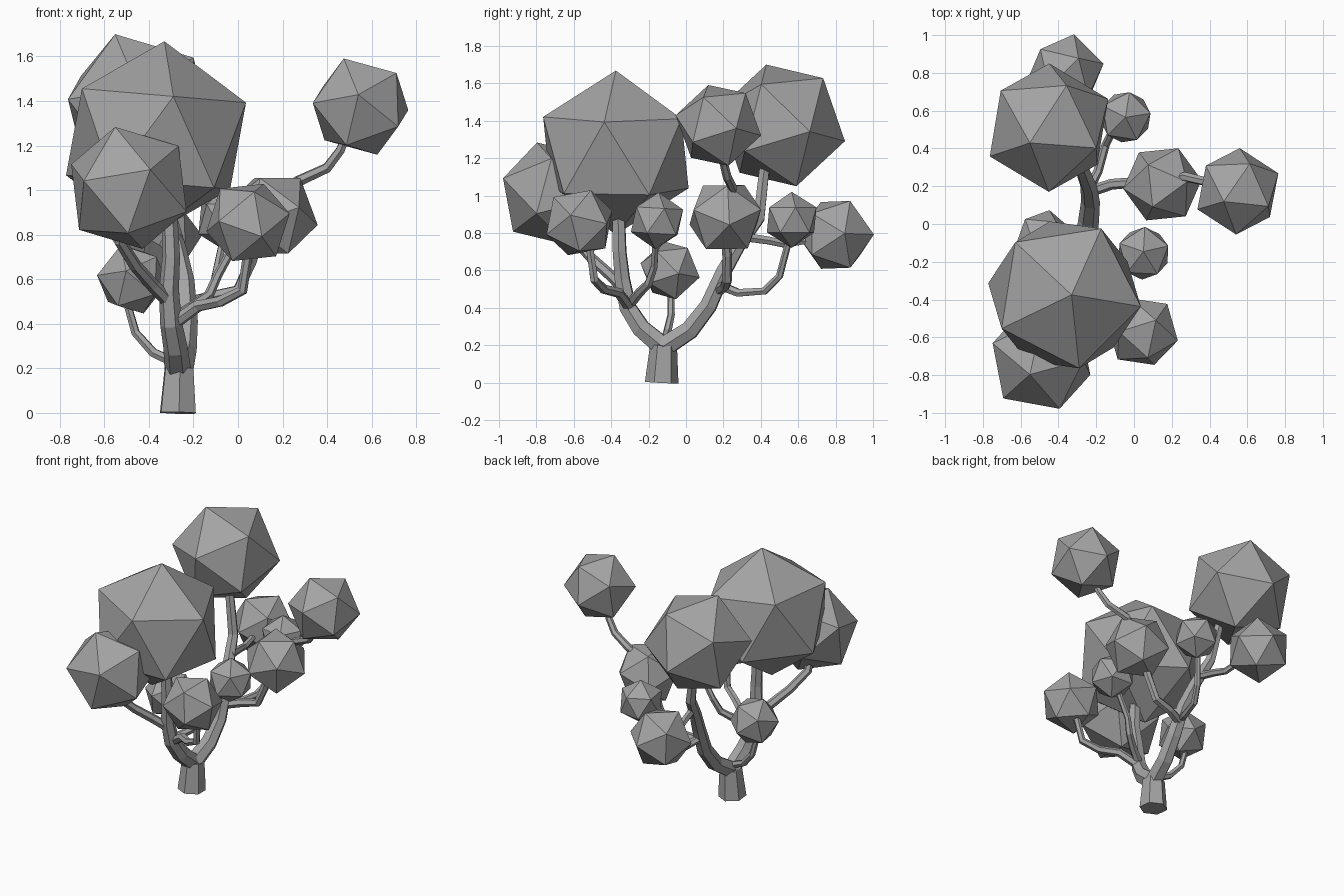
import bpy
import bmesh
import math
from mathutils import Matrix, Vector

default_cube = bpy.data.objects.get("Cube")
if default_cube:
    bpy.data.objects.remove(default_cube, do_unlink=True)

# Single plain colour
grey = bpy.data.materials.new("plain grey")
grey.use_nodes = True
grey_value = (0.37, 0.37, 0.37, 1)
grey.diffuse_color = grey_value
grey.node_tree.nodes["Principled BSDF"].inputs["Base Color"].default_value = grey_value


def add_object(name, data):
    data.materials.append(grey)
    obj = bpy.data.objects.new(name, data)
    bpy.context.collection.objects.link(obj)
    return obj


def frame(axis, hint):
    """Orthonormal frame whose z is the axis and whose x leans to the hint."""
    z = axis.normalized()
    x = (hint - z * hint.dot(z)).normalized()
    return Matrix((x, z.cross(x), z)).transposed()


def foliage(name, centre, radius, lean, azimuth):
    """Icosahedron with its top corner leaning in x and y, then spun to azimuth."""
    bm = bmesh.new()
    bmesh.ops.create_icosphere(bm, subdivisions=1, radius=radius)
    ring = next(v.co.copy() for v in bm.verts if 0 < v.co.z < radius * 0.9)
    lean_x, lean_y = lean
    top = Vector((lean_x, lean_y, math.sqrt(1 - lean_x ** 2 - lean_y ** 2)))
    angle = math.radians(azimuth)
    target = frame(top, Vector((math.cos(angle), math.sin(angle), 0)))
    source = frame(Vector((0, 0, 1)), ring)
    bmesh.ops.transform(bm, matrix=(target @ source.transposed()).to_4x4(), verts=bm.verts)
    mesh = bpy.data.meshes.new(name)
    bm.to_mesh(mesh)
    bm.free()
    add_object(name, mesh).location = centre


def branch(name, start, end, points):
    """Six-sided limb tapering from start radius to end radius."""
    curve = bpy.data.curves.new(name, "CURVE")
    curve.dimensions = "3D"
    curve.bevel_depth = 1
    curve.bevel_resolution = 1
    curve.use_fill_caps = True
    spline = curve.splines.new("POLY")
    spline.use_smooth = False
    spline.points.add(len(points) - 1)
    last = len(points) - 1
    for i, (point, co) in enumerate(zip(spline.points, points)):
        point.co = (*co, 1)
        point.radius = start + (end - start) * i / last
    obj = add_object(name, curve)
    bpy.ops.object.select_all(action="DESELECT")
    obj.select_set(True)
    bpy.context.view_layer.objects.active = obj
    bpy.ops.object.convert(target="MESH")


# Trunk
branch("trunk", 0.09, 0.072, [(-.27, -.13, 0), (-.265, -.12, .2)])

# Two main limbs forking from the trunk
branch("front_limb", 0.06, 0.035, [
    (-.27, -.12, .19), (-.28, -.24, .29), (-.3, -.31, .4),
    (-.31, -.34, .55), (-.3, -.355, .7), (-.31, -.36, .95)])
branch("back_limb", 0.06, 0.03, [
    (-.26, -.12, .19), (-.24, .02, .28), (-.23, .12, .41), (-.24, .2, .59),
    (-.27, .28, .73), (-.31, .39, .88), (-.36, .42, 1.15)])

# Thin branches on the front limb
branch("front_left_branch", 0.03, 0.022, [
    (-.29, -.3, .4), (-.18, -.36, .48), (-.08, -.44, .5), (.02, -.49, .55), (.05, -.52, .75)])
branch("front_inner_branch", 0.028, 0.018, [
    (-.29, -.3, .42), (-.2, -.25, .48), (-.13, -.2, .53), (-.09, -.17, .62), (.01, -.16, .8)])
branch("front_right_branch", 0.032, 0.025, [
    (-.31, -.33, .5), (-.38, -.4, .57), (-.46, -.5, .66), (-.53, -.6, .77), (-.52, -.66, .9)])

# Thin branch low on the trunk
branch("low_right_branch", 0.025, 0.018, [
    (-.27, -.12, .22), (-.38, -.1, .27), (-.46, -.08, .36), (-.5, -.08, .5)])

# Thin branches on the back limb
branch("back_left_branch", 0.03, 0.025, [
    (-.24, .17, .49), (-.12, .21, .52), (0, .22, .55), (.06, .22, .68), (.1, .21, .8)])
branch("outer_left_branch", 0.028, 0.02, [
    (.15, .21, .95), (.27, .25, 1.04), (.4, .22, 1.1), (.46, .2, 1.18), (.5, .18, 1.28)])
branch("back_inner_branch", 0.026, 0.018, [
    (-.24, .18, .52), (-.19, .28, .48), (-.15, .42, .49), (-.11, .5, .57), (-.07, .55, .76)])
branch("back_branch", 0.026, 0.02, [
    (-.27, .3, .78), (-.3, .44, .76), (-.32, .53, .74), (-.34, .7, .77)])

# Foliage: name, centre, radius, lean of the top corner, azimuth
for cluster in [
    ("foliage_front_crown", (-.368, -.375, 1.23), .44, (.085, 0), -9),
    ("foliage_back_crown", (-.45, .51, 1.375), .35, (-.29, -.23), 59),
    ("foliage_front_right", (-.49, -.715, 1.01), .292, (-.21, -.28), 11),
    ("foliage_outer_left", (.55, .173, 1.375), .235, (-.32, -.23), -11),
    ("foliage_left", (.15, .21, .885), .213, (-.24, -.56), 36),
    ("foliage_front_left", (.045, -.57, .855), .197, (.36, .31), 196),
    ("foliage_front_inner", (.05, -.155, .865), .152, (0, .06), 15),
    ("foliage_low_right", (-.475, -.085, .6), .165, (-.31, -.19), 49),
    ("foliage_back", (-.365, .8, .79), .21, (.34, .37), 155),
    ("foliage_back_inner", (-.045, .565, .87), .15, (0, 0), 9),
]:
    foliage(*cluster)
